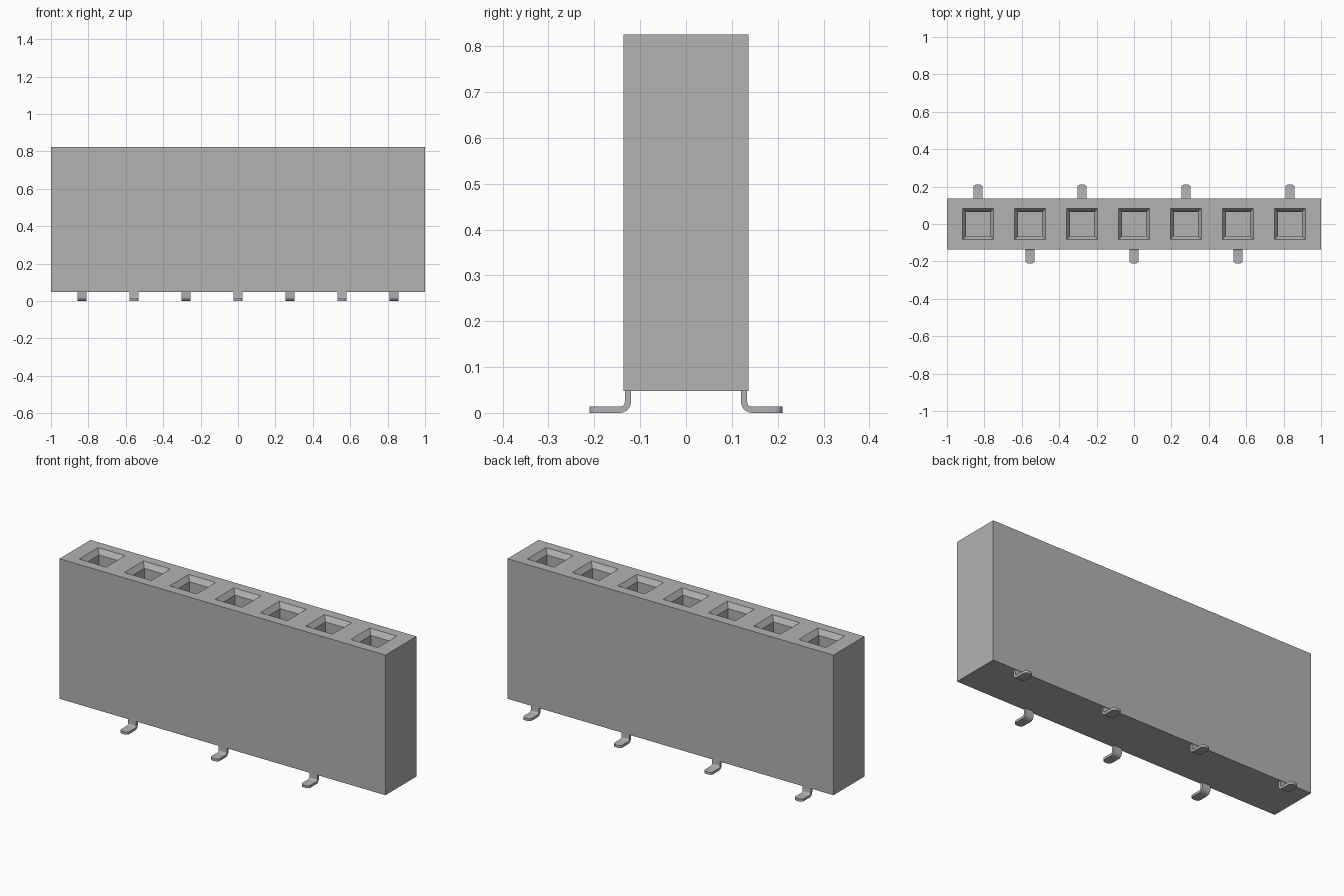
import bpy
import bmesh
from math import pi, sin, cos
from mathutils import Vector

cube = bpy.data.objects.get("Cube")
if cube:
    bpy.data.objects.remove(cube, do_unlink=True)

PITCH = 0.278
COUNT = 7
HALF_Y = 0.136
BASE, TOP = 0.048, 0.825
MOUTH = 0.083       # half width of a socket mouth
FUNNEL = 0.028      # lead-in width and depth
CAVITY = 0.6        # socket depth below the lead-in
LEG_WIDTH = 0.05
THICK = 0.0135

grey = bpy.data.materials.new("grey")
grey.use_nodes = True
colour = (0.45, 0.45, 0.45, 1)
grey.diffuse_color = colour
grey.node_tree.nodes["Principled BSDF"].inputs["Base Color"].default_value = colour

centres = [(i - COUNT // 2) * PITCH for i in range(COUNT)]


def add_object(name, bm):
    bmesh.ops.recalc_face_normals(bm, faces=bm.faces)
    mesh = bpy.data.meshes.new(name)
    bm.to_mesh(mesh)
    bm.free()
    mesh.materials.append(grey)
    obj = bpy.data.objects.new(name, mesh)
    bpy.context.collection.objects.link(obj)
    return obj


def cut(bm, point, normal):
    bmesh.ops.bisect_plane(bm, geom=bm.verts[:] + bm.edges[:] + bm.faces[:],
                           plane_co=point, plane_no=normal)


# Housing: a block with a row of square sockets sunk into its top
bm = bmesh.new()
bmesh.ops.create_cube(bm, size=1)
bmesh.ops.scale(bm, vec=(2, 2 * HALF_Y, TOP - BASE), verts=bm.verts)
bmesh.ops.translate(bm, vec=(0, 0, (TOP + BASE) / 2), verts=bm.verts)
for side in (-MOUTH, MOUTH):
    cut(bm, (0, side, 0), (0, 1, 0))
    for x in centres:
        cut(bm, (x + side, 0, 0), (1, 0, 0))
bm.normal_update()


def is_mouth(face):
    c = face.calc_center_median()
    return (face.normal.z > 0.9 and abs(c.y) < 0.01
            and any(abs(c.x - x) < 0.01 for x in centres))


mouths = [f for f in bm.faces if is_mouth(f)]
bmesh.ops.inset_individual(bm, faces=mouths, thickness=FUNNEL, depth=-FUNNEL)
floors = bmesh.ops.extrude_discrete_faces(bm, faces=mouths)["faces"]
bmesh.ops.translate(bm, vec=(0, 0, -CAVITY), verts=[v for f in floors for v in f.verts])
add_object("housing", bm)


# Legs: a bent strip with a rounded toe, alternating between back and front
def leg_profile():
    inner, radius, toe = 0.12, 0.024, 0.211
    bend = Vector((inner + radius, radius))
    steps = [pi + pi / 2 * i / 6 for i in range(7)]
    arc = [bend + radius * Vector((cos(a), sin(a))) for a in steps]
    small = radius - THICK
    back_arc = [bend + small * Vector((cos(a), sin(a))) for a in reversed(steps)]
    return ([Vector((inner, BASE + 0.002))] + arc + [Vector((toe, 0)), Vector((toe, THICK))]
            + back_arc + [Vector((inner + THICK, BASE + 0.002))])


def add_leg(name, x, side):
    bm = bmesh.new()
    verts = [bm.verts.new((x - LEG_WIDTH / 2, side * p.x, p.y)) for p in leg_profile()]
    face = bm.faces.new(verts)
    sweep = bmesh.ops.extrude_face_region(bm, geom=[face])["geom"]
    bmesh.ops.translate(bm, vec=(LEG_WIDTH, 0, 0),
                        verts=[v for v in sweep if isinstance(v, bmesh.types.BMVert)])
    toe_edges = [e for e in bm.edges
                 if all(abs(v.co.y) > 0.21 for v in e.verts)
                 and abs(e.verts[0].co.z - e.verts[1].co.z) > THICK / 2]
    bmesh.ops.bevel(bm, geom=toe_edges, offset=0.017, segments=4,
                    profile=0.5, affect='EDGES')
    return add_object(name, bm)


legs = []
for i, x in enumerate(centres):
    side = 1 if i % 2 == 0 else -1
    legs.append(add_leg(f"{'back' if side > 0 else 'front'}_leg_{i + 1}", x, side))

bpy.ops.object.select_all(action='DESELECT')
for leg in legs:
    leg.select_set(True)
bpy.context.view_layer.objects.active = legs[0]
bpy.ops.object.shade_smooth_by_angle(angle=pi / 6)
